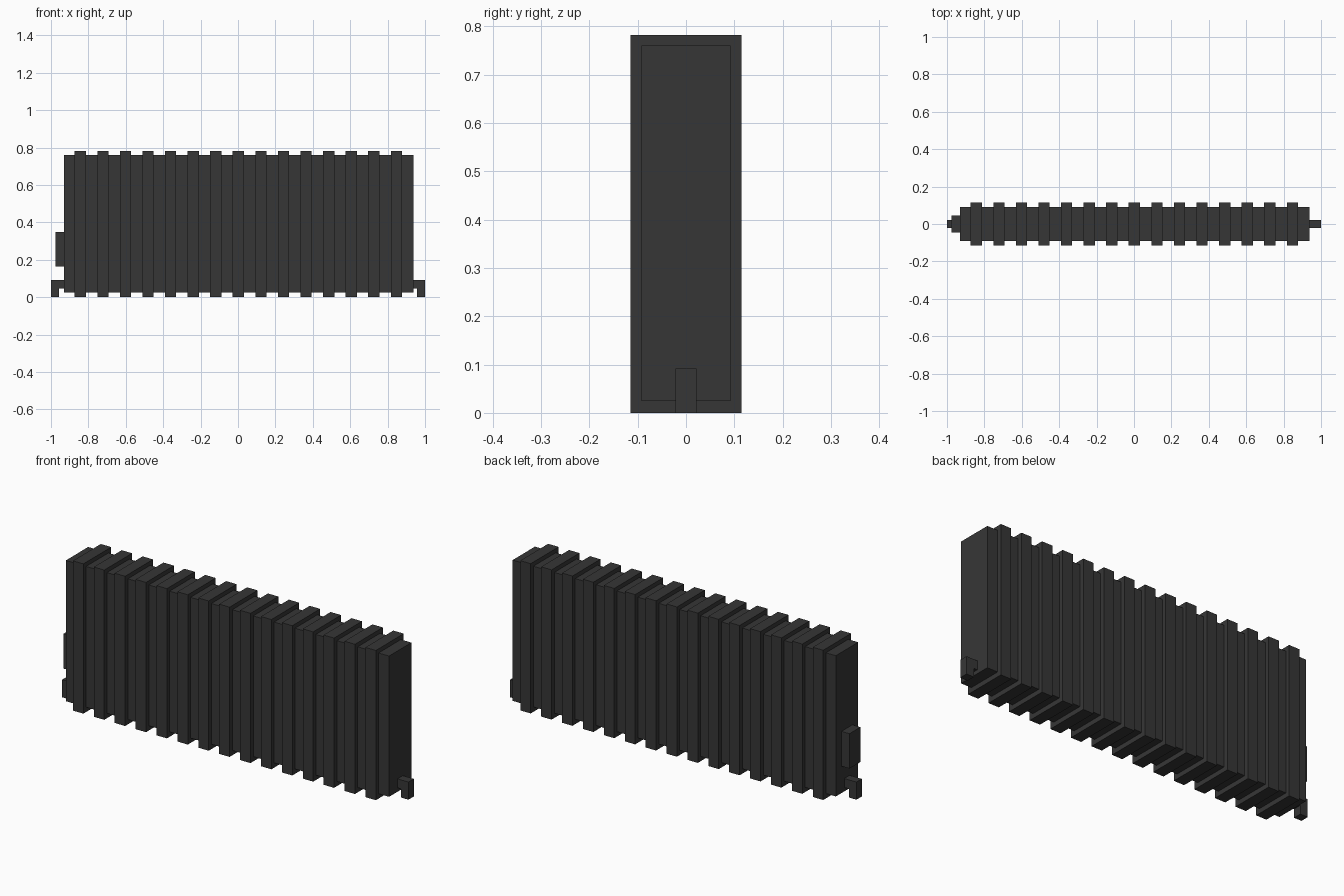
import bpy, bmesh

if "Cube" in bpy.data.objects:
    bpy.data.objects.remove(bpy.data.objects["Cube"])

mat = bpy.data.materials.new("charcoal grey")
mat.diffuse_color = (0.037, 0.037, 0.037, 1)
mat.use_nodes = True
mat.node_tree.nodes["Principled BSDF"].inputs["Base Color"].default_value = mat.diffuse_color


def finish(name, bm):
    bmesh.ops.recalc_face_normals(bm, faces=bm.faces)
    me = bpy.data.meshes.new(name)
    bm.to_mesh(me)
    bm.free()
    me.materials.append(mat)
    ob = bpy.data.objects.new(name, me)
    bpy.context.collection.objects.link(ob)
    return ob


def box(name, x, y, z):
    bm = bmesh.new()
    bmesh.ops.create_cube(bm, size=1)
    for v in bm.verts:
        v.co = [r[0] if c < 0 else r[1] for c, r in zip(v.co, (x, y, z))]
    return finish(name, bm)


# radiator core
box("core", (-0.93, 0.937), (-0.092, 0.092), (0.025, 0.76))

# fifteen raised fins wrapping the core
for i in range(15):
    c = -0.843 + i * 0.1207
    box(f"fin_{i + 1}", (c - 0.03, c + 0.03), (-0.115, 0.115), (0, 0.782))

# control box on the left end
box("control_box", (-0.976, -0.93), (-0.045, 0.045), (0.165, 0.347))

# hooked feet at both ends
profile = [(0.93, 0.045), (0.957, 0.045), (0.957, 0), (1, 0), (1, 0.092), (0.93, 0.092)]
for side, name in ((-1, "left_foot"), (1, "right_foot")):
    bm = bmesh.new()
    face = bm.faces.new([bm.verts.new((side * x, -0.022, z)) for x, z in profile])
    ext = bmesh.ops.extrude_face_region(bm, geom=[face])
    bmesh.ops.translate(bm, vec=(0, 0.044, 0),
                        verts=[g for g in ext["geom"] if isinstance(g, bmesh.types.BMVert)])
    finish(name, bm)
